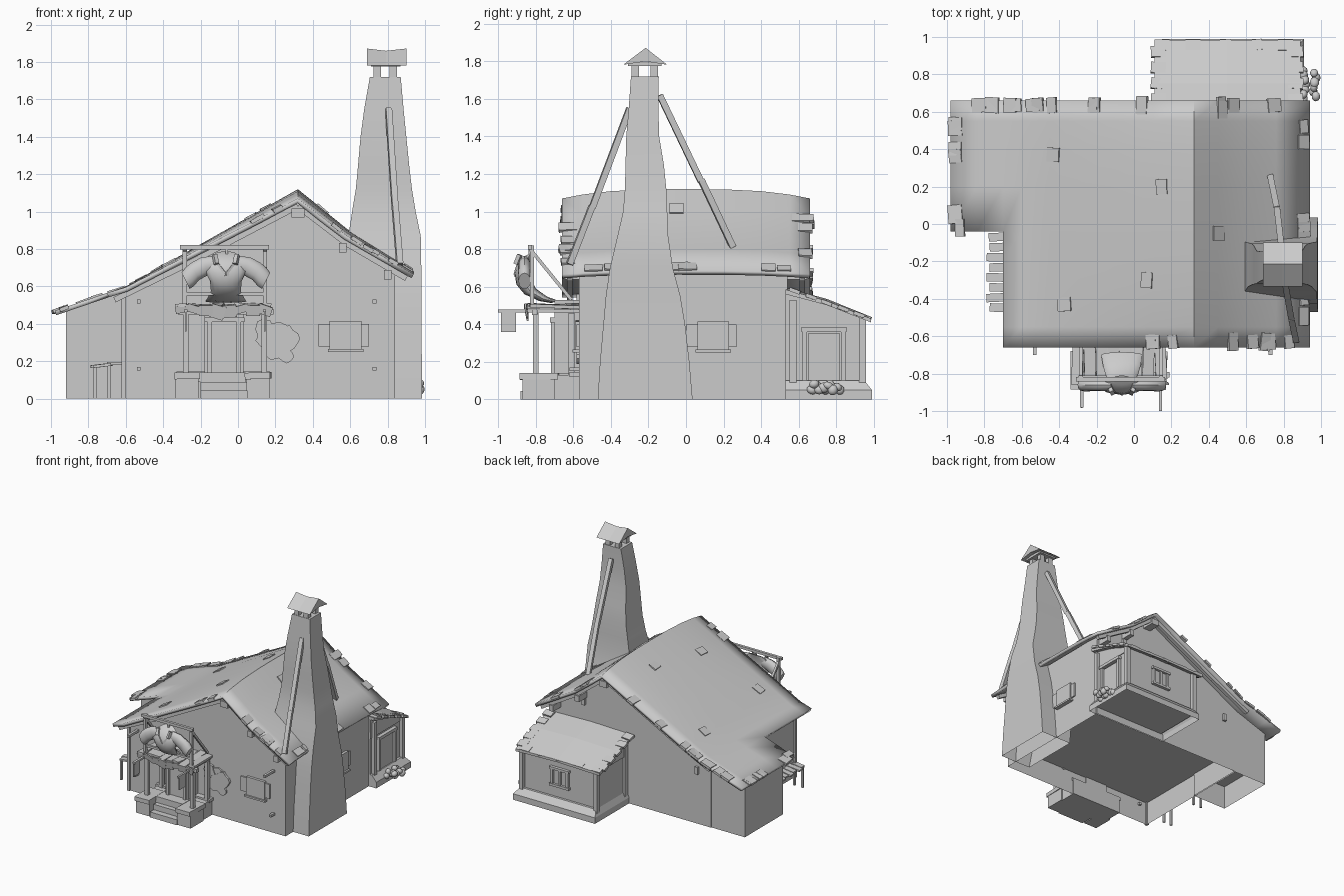
import bpy, bmesh, math, random
from mathutils import Vector, Matrix, Euler

if "Cube" in bpy.data.objects:
    bpy.data.objects.remove(bpy.data.objects["Cube"])

random.seed(4)
R = random.uniform
grey = bpy.data.materials.new("plain grey")
grey.diffuse_color = (0.6, 0.6, 0.6, 1)
grey.use_nodes = True
grey.node_tree.nodes["Principled BSDF"].inputs["Base Color"].default_value = grey.diffuse_color


def finish(name, bm, smooth=False):
    bmesh.ops.recalc_face_normals(bm, faces=bm.faces)
    me = bpy.data.meshes.new(name)
    bm.to_mesh(me)
    bm.free()
    ob = bpy.data.objects.new(name, me)
    bpy.context.collection.objects.link(ob)
    me.materials.append(grey)
    if smooth:
        bpy.ops.object.select_all(action='DESELECT')
        ob.select_set(True)
        bpy.context.view_layer.objects.active = ob
        bpy.ops.object.shade_smooth_by_angle(angle=math.radians(40))
    return ob


def box(bm, x0, x1, y0, y1, z0, z1, rot=(0, 0, 0)):
    c = Vector(((x0 + x1) / 2, (y0 + y1) / 2, (z0 + z1) / 2))
    m = Matrix.LocRotScale(c, Euler(rot), Vector((x1 - x0, y1 - y0, z1 - z0)))
    bmesh.ops.create_cube(bm, size=1, matrix=m)


def beam(bm, p, q, w, h=None):
    p, q = Vector(p), Vector(q)
    d = q - p
    m = Matrix.LocRotScale((p + q) / 2, d.to_track_quat('Z', 'Y'), Vector((w, h or w, d.length)))
    bmesh.ops.create_cube(bm, size=1, matrix=m)


def boxes(name, items):
    bm = bmesh.new()
    for b in items:
        box(bm, *b)
    return finish(name, bm)


def beams(name, items):
    bm = bmesh.new()
    for b in items:
        beam(bm, *b)
    return finish(name, bm)


def loft(bm, rings, bottom=True):
    rows = [[bm.verts.new(v) for v in r] for r in rings]
    n = len(rows[0])
    for a, b in zip(rows, rows[1:]):
        for i in range(n):
            bm.faces.new((a[i], a[(i + 1) % n], b[(i + 1) % n], b[i]))
    if bottom:
        bm.faces.new(rows[0][::-1])
    bm.faces.new(rows[-1])


def ellipse(c, u, v, n=16):
    c, u, v = Vector(c), Vector(u), Vector(v)
    return [c + u * math.cos(2 * math.pi * i / n) + v * math.sin(2 * math.pi * i / n) for i in range(n)]


# Main roof surface: bent slopes, ridge sagging at both gables
PROFILE = [(-.98, .47), (-.6, .60), (-.3, .77), (.32, 1.12), (.58, .91), (.94, .685)]


def roof_z(x, y):
    z = PROFILE[0][1]
    for (a, za), (b, zb) in zip(PROFILE, PROFILE[1:]):
        if x >= a:
            z = za + (zb - za) * (x - a) / (b - a)
    return z - .05 * (abs(y) / .66) ** 3 * max(0, 1 - abs(x - .32))


bm = bmesh.new()
xs = [-.98, -.84, -.70, -.6, -.45, -.3, -.1, .1, .32, .45, .58, .76, .94]
ys = [-.66, -.55, -.4, -.2, -.04, .2, .4, .55, .66]
grid = {(i, j): bm.verts.new((x, y, roof_z(x, y))) for i, x in enumerate(xs) for j, y in enumerate(ys)}
for i in range(len(xs) - 1):
    for j in range(len(ys) - 1):
        if xs[i] >= -.7 or ys[j] >= -.04:
            bm.faces.new((grid[i, j], grid[i + 1, j], grid[i + 1, j + 1], grid[i, j + 1]))
bmesh.ops.delete(bm, geom=[v for v in bm.verts if not v.link_faces], context='VERTS')
roof = finish("main_roof", bm, True)
if roof.data.polygons[0].normal.z < 0:
    roof.data.flip_normals()
sol = roof.modifiers.new("thickness", 'SOLIDIFY')
sol.thickness, sol.offset = .025, -1

# Loose shingles along roof edges and scattered on the slopes
spots = [(R(-.95, .9), .635) for _ in range(14)] + [(R(-.1, .9), -.63) for _ in range(9)]
spots += [(-.955, R(0, .6)) for _ in range(5)] + [(.905, R(-.6, .6)) for _ in range(6)]
spots += [(-.93, -.02), (.47, .61), (-.37, -.43), (.07, -.3), (.45, -.05), (-.43, .37), (.15, .2)]
bm = bmesh.new()
for x, y in spots:
    z = roof_z(x, y)
    tilt = -math.atan((roof_z(x + .02, y) - roof_z(x - .02, y)) / .04)
    a, b = R(.025, .04), R(.035, .05)
    box(bm, x - a, x + a, y - b, y + b, z - .013, z + .007, (R(-.06, .06), tilt + R(-.05, .05), R(-.1, .1)))
finish("loose_shingles", bm)


# House walls follow the roof underside and are open below a raised floor
def wall(name, x0, x1, y0, y1):
    pts = [(x0, 0), (x1, 0)] + [(x, roof_z(x, .57) - .02) for x in
           [x1] + [x for x in xs[::-1] if x0 < x < x1] + [x0]]
    bm = bmesh.new()
    f = bm.faces.new([bm.verts.new((x, y0, z)) for x, z in pts])
    ext = bmesh.ops.extrude_face_region(bm, geom=[f])['geom']
    bmesh.ops.translate(bm, vec=(0, y1 - y0, 0), verts=[v for v in ext if isinstance(v, bmesh.types.BMVert)])
    bmesh.ops.delete(bm, geom=[f for f in bm.faces if all(v.co.z < .01 for v in f.verts)], context='FACES_ONLY')
    return finish(name, bm)


wall("house_walls", -.61, .84, -.57, .54)
wall("wing_walls", -.92, -.60, .03, .535)
boxes("raised_floor", [(-.61, .84, -.57, .54, .20, .21), (-.92, -.61, .03, .535, .20, .21)])

# Barge boards and beam ends under the gables
items = []
for y in (-.62, .62):
    pts = [(x, y, roof_z(x, y) - .05) for x in (-.66, -.3, .32, .58, .9)]
    items += [(p, q, .03, .03) for p, q in zip(pts, pts[1:])]
beams("barge_boards", items)
items = []
for x in (-.53, .73):
    for z in (.16, .52):
        items.append((x - .01, x + .01, -.62 - .08 * (z > .5), -.55, z - .01, z + .01))
for x in (.32, .56, .8):
    z = roof_z(x, .6) - .09
    w = .035 if x == .32 else .02
    items += [(x - w, x + w, s * .585 - .06, s * .585 + .06, z - .025, z + .025) for s in (-1, 1)]
items += [(.55, .58, .53, .56, .72, .78), (-.5, -.47, .53, .56, .42, .48)]
boxes("beam_ends", items)
beams("wall_corner_posts", [((-.61, -.57, 0), (-.61, -.57, .56), .025), ((-.61, .03, .2), (-.61, .03, .56), .025)])

# Chimney: x range and y range per height
bm = bmesh.new()
levels = [(0, .70, .985, -.47, .035), (.2, .67, .983, -.458, .018), (.4, .64, .98, -.44, -.005), (.55, .61, .98, -.427, -.03),
          (.7, .59, .98, -.405, -.07), (.87, .59, .977, -.365, -.095), (1.0, .61, .95, -.335, -.10),
          (1.12, .63, .93, -.325, -.105), (1.25, .642, .915, -.322, -.118), (1.4, .655, .90, -.318, -.143),
          (1.55, .675, .885, -.305, -.147), (1.72, .705, .87, -.293, -.145)]
loft(bm, [[(a, c, z), (b, c, z), (b, d, z), (a, d, z)] for z, a, b, c, d in levels], False)
finish("chimney", bm, True)
items = [(x - .02, x + .02, y - .02, y + .02, 1.72, 1.785) for x in (.745, .83) for y in (-.27, -.17)]
items.append((.71, .87, -.31, -.13, 1.775, 1.795))
boxes("chimney_cap_posts", items)
bm = bmesh.new()
loft(bm, [[(x, -.335, 1.782), (x, -.215, 1.80), (x, -.10, 1.782), (x, -.215, z)]
          for x, z in ((.69, 1.872), (.79, 1.86), (.90, 1.872))])
finish("chimney_cap_roof", bm)
beams("chimney_braces", [((.73, .25, .81), (.765, .08, 1.17), .033), ((.765, .08, 1.16), (.79, -.14, 1.62), .033),
                         ((.865, -.62, .72), (.84, -.50, 1.03), .033), ((.84, -.50, 1.02), (.805, -.30, 1.55), .033)])

# Rear shed with rough plinth, posts, door and window
boxes("shed_walls", [(.17, .85, .53, .93, .06, .45)])
bm = bmesh.new()
outer = [(.15, .17), (.91, .87)]
loft(bm, [[(outer[0][k], .53, z), (outer[1][k], .53, z), (outer[1][k], .99 - .04 * k, z), (outer[0][k], .99 - .04 * k, z)]
          for z, k in ((0, 0), (.05, 0), (.1, 1))], False)
finish("shed_plinth", bm)
bm = bmesh.new()
loft(bm, [[(x, .53, .595 - s), (x, .75, .535 - s), (x, .985, .44 - s), (x, .985, .42 - s), (x, .75, .512 - s), (x, .53, .57 - s)]
          for x, s in ((.11, .01), (.5, 0), (.89, .01))])
finish("shed_roof", bm)
bm = bmesh.new()
for x in (.17, .85):
    loft(bm, [[(x + d, .53, .4), (x + d, .53, .57), (x + d, .93, .45), (x + d, .93, .4)] for d in (-.006, .006)])
finish("shed_gable_infill", bm)
bm = bmesh.new()
for i in range(5):
    for x, y in ((.13, .58 + .085 * i), (.865, .58 + .085 * i), (.15 + .165 * i, .955)):
        z = .598 - .37 * (y - .53)
        box(bm, x - .04, x + .04, y - .03, y + .03, z - .012, z + .008, (-.35, 0, R(-.12, .12)))
finish("shed_shingles", bm)
items = [(x - .018, x + .018, y - .018, y + .018, .07, h) for x in (.17, .86) for y, h in ((.57, .53), (.94, .44))]
items += [(.85, .875, .62, .645, .1, .38), (.85, .875, .825, .85, .1, .38), (.85, .88, .615, .855, .36, .385),
          (.85, .86, .65, .82, .1, .35)]
boxes("shed_posts_and_door", items)
items = [(.43, .59, .93, .935, .2, .34)]
items += [(x - .01, x + .01, .925, .95, .19, .35) for x in (.44, .51, .58)] + [(.42, .60, .925, .955, z - .01, z + .01) for z in (.2, .34)]
boxes("shed_window", items)
bm = bmesh.new()
for i in range(13):
    m = Matrix.LocRotScale(Vector((.91 + .055 * (i % 2) + R(-.01, .01), .67 + .0125 * i, R(.05, .09) if i % 3 else .05)),
                           Euler((R(0, 3), 0, 0)), Vector((R(.02, .027), R(.022, .03), R(.02, .03))))
    bmesh.ops.create_icosphere(bm, subdivisions=2, radius=1, matrix=m)
finish("stone_pile", bm, True)

# Shuttered windows on the front and right walls
items = []
for a, b, z0, z1, d in ((.43, .70, .28, .40, .012), (.49, .66, .265, .415, .022), (.48, .67, .25, .265, .035)):
    items += [(a, b, -.57 - d, -.56, z0, z1), (.83, .84 + d, a - .43, b - .43, z0, z1)]
boxes("shuttered_windows", items)

# Plank bench in the left nook
items = [(-.78 + R(-.01, .01), -.69 + R(0, .02), -.47 + .054 * i, -.425 + .054 * i, .17, .185, (0, -.12, R(-.05, .05))) for i in range(8)]
items += [(x - .008, x + .008, y - .008, y + .008, 0, .175) for x in (-.765, -.69) for y in (-.45, -.08)]
items += [(-.7, -.61, y - .008, y + .008, .18, .195) for y in (-.45, -.08)]
boxes("plank_bench", items)

# Front porch: base, steps and stones
items = [(-.32, .16, -.78, -.56, 0, .13), (-.2, .05, -.88, -.7, 0, .045), (-.2, .05, -.83, -.7, .04, .09),
         (-.21, .04, -.79, -.6, .09, .14), (-.18, .03, -.70, -.56, .14, .5), (-.33, .17, -.62, -.56, .12, .145)]
items += [(x - .065, x + .06, -.87, -.70, 0, .125) for x in (-.27, .11)]
boxes("porch_base", items)
items = [(x - .07, x + .065, -.885, -.68, .105, .14, (0, R(-.04, .04), R(-.05, .05))) for x in (-.27, .11)]
boxes("porch_cap_stones", items)
items = [(x - .015, x + .015, y - .015, y + .015, .13, .46) for x in (-.28, .14) for y in (-.80, -.61)]
items += [(x - .012, x + .012, -.72, -.69, .14, .43) for x in (-.15, .005)] + [(-.18, .035, -.725, -.69, .41, .435)]
items += [(-.32, .19, -.82, -.79, .45, .48), (-.29, -.27, -.98, -.57, .463, .478), (.135, .15, -1.0, -.57, .463, .478)]
items += [(.138, .147, -.985, -.905, .36, .465), (-.284, -.275, -.985, -.905, .36, .465)]
boxes("porch_frame", items)
bm = bmesh.new()
for i in range(8):
    x = -.30 + .063 * i
    box(bm, x - .03, x + .03, -.84 + R(-.02, .02), -.57, .487, .505, (.06 * R(-1, 1), R(-.08, .08), R(-.05, .05)))
    box(bm, x - .035, x + .04, -.855, -.845, .43 + R(-.01, .03), .5, (.2, R(-.4, .4), 0))
finish("porch_roof_planks", bm)

# Display frame above the porch
items = [((x, -.82, .49), (x, -.82, .82), .022) for x in (-.285, .145)]
items += [((x, -.83, .8), (x, -.61, .53), .018) for x in (-.285, .145)]
items += [((-.31, -.83, .81), (.165, -.83, .81), .022), ((-.29, -.82, .56), (.15, -.82, .56), .018), ((-.06, -.83, .81), (-.06, -.83, .76), .015)]
beams("display_frame", items)

# Hanging stuffed shirt
bm = bmesh.new()
body = [(-.835, .775, .055, .025), (-.86, .74, .105, .04), (-.87, .69, .115, .042), (-.865, .63, .085, .038),
        (-.83, .575, .08, .03), (-.76, .535, .10, .022), (-.70, .52, .11, .015)]
loft(bm, [ellipse((-.065, y, z), (w, 0, 0), (0, d, d * .5)) for y, z, w, d in body])
for s in (-1, 1):
    sleeve = [(.04, .725, .04), (.11, .71, .045), (.165, .68, .045), (.195, .65, .048), (.215, .63, .043)]
    loft(bm, [ellipse((-.065 + s * x, -.86, z), (0, r * .75, 0), (s * r * .5, 0, r), 12) for x, z, r in sleeve])
    for a, b in (((.06, .77), (.05, .72)), ((.05, .725), (0, .66))):
        beam(bm, (-.065 + s * a[0], -.885, a[1]), (-.065 + s * b[0], -.905, b[1]), .022)
finish("hanging_shirt", bm, True)

# Ragged patch of leaves on the front wall
bm = bmesh.new()
for cx, cz, r in ((.20, .31, .10), (.26, .32, .07), (.14, .37, .06), (.25, .24, .05)):
    ring = [(cx + r * k * math.cos(t), cz + r * k * math.sin(t)) for t, k in
            [(2 * math.pi * i / 14, R(.7, 1.1)) for i in range(14)]]
    y = -.58 - R(0, .01)
    loft(bm, [[(x, y, z) for x, z in ring], [(x, -.565, z) for x, z in ring]])
finish("wall_leaves", bm)
